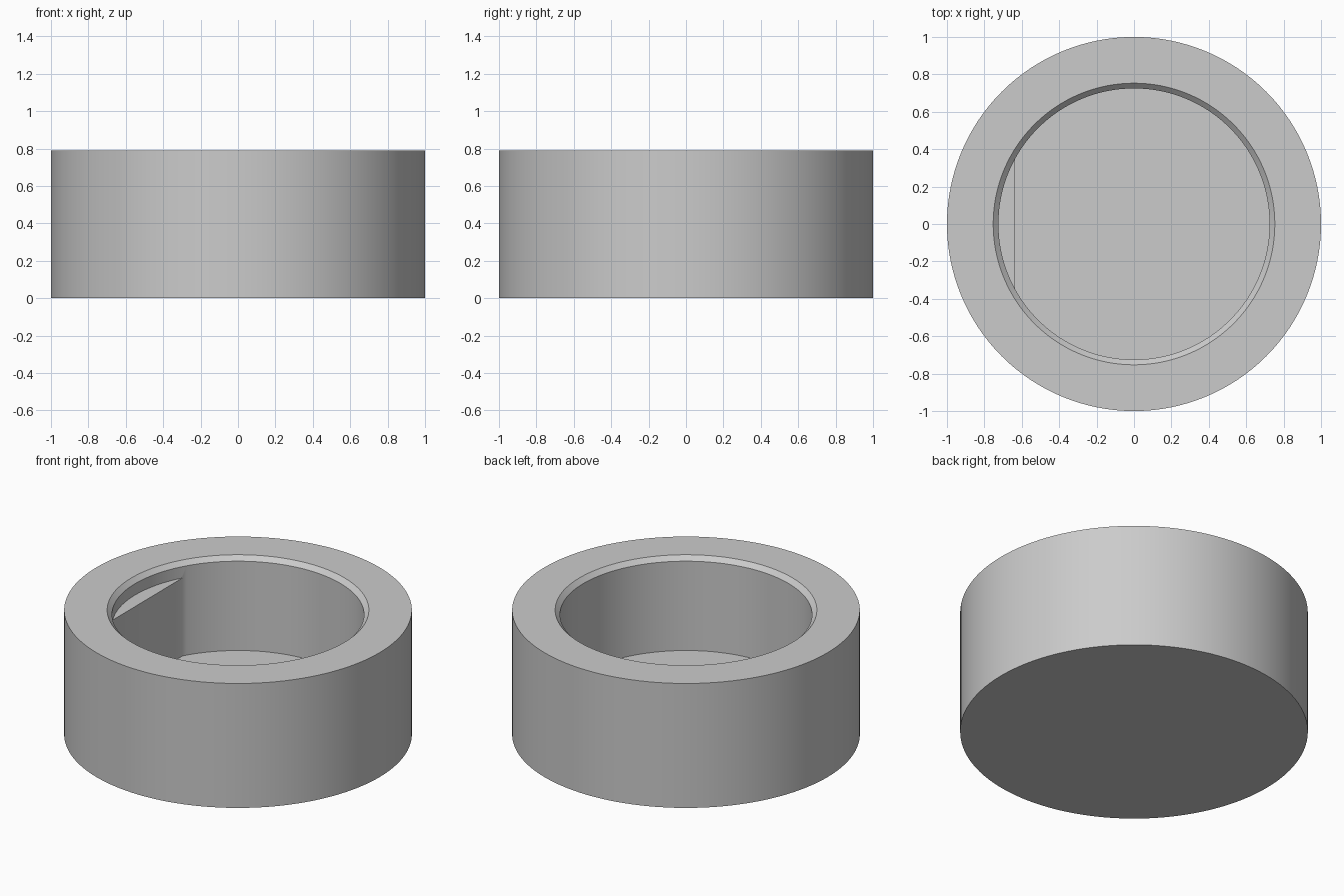
import bpy
import bmesh
import math

if "Cube" in bpy.data.objects:
    bpy.data.objects.remove(bpy.data.objects["Cube"], do_unlink=True)

SEGMENTS = 128
HEIGHT = 0.79
FLOOR_Z = 0.195
LEDGE_Z = 0.69
BORE_R = 0.725
CHAMFER = 0.028
FLAT_X = -0.635

grey = bpy.data.materials.new("plain grey")
grey.use_nodes = True
grey.diffuse_color = (0.6, 0.6, 0.6, 1)
grey.node_tree.nodes["Principled BSDF"].inputs["Base Color"].default_value = (0.6, 0.6, 0.6, 1)


def lathe(name, profile):
    """Closed solid of revolution from (radius, z) points, bottom to top."""
    bm = bmesh.new()
    rings = []
    for r, z in profile:
        angles = [math.tau * i / SEGMENTS for i in range(SEGMENTS)]
        rings.append([bm.verts.new((r * math.cos(a), r * math.sin(a), z)) for a in angles])
    for low, high in zip(rings, rings[1:]):
        for i in range(SEGMENTS):
            j = (i + 1) % SEGMENTS
            bm.faces.new((low[i], low[j], high[j], high[i]))
    bm.faces.new(rings[0][::-1])
    bm.faces.new(rings[-1])
    mesh = bpy.data.meshes.new(name)
    bm.to_mesh(mesh)
    bm.free()
    mesh.materials.append(grey)
    obj = bpy.data.objects.new(name, mesh)
    bpy.context.collection.objects.link(obj)
    return obj


def subtract(target, cutter):
    """Cut one solid from another, then discard the cutter."""
    cutter.hide_render = True
    mod = target.modifiers.new("cut", "BOOLEAN")
    mod.operation = "DIFFERENCE"
    mod.solver = "EXACT"
    mod.object = cutter
    bpy.context.view_layer.objects.active = target
    bpy.ops.object.modifier_apply(modifier=mod.name)
    bpy.data.objects.remove(cutter, do_unlink=True)


# Round outer body
body = lathe("ring_body", [(1, 0), (1, HEIGHT)])

# Blind bore with a chamfered mouth, running past the top face
over = 0.05
bore = lathe("bore_cutter", [
    (BORE_R, FLOOR_Z),
    (BORE_R, HEIGHT - CHAMFER),
    (BORE_R + CHAMFER + over, HEIGHT + over),
])

# Block that leaves the flat and its ledge on one side of the bore
bpy.ops.mesh.primitive_cube_add(size=1, location=(FLAT_X - 0.5, 0, LEDGE_Z - 0.5))
block = bpy.context.object
block.name = "flat_block"
block.scale = (1, 2, 1)
block.data.materials.append(grey)
bpy.context.view_layer.update()

subtract(bore, block)
subtract(body, bore)

# Smooth walls with crisp rims
bpy.ops.object.select_all(action="DESELECT")
body.select_set(True)
bpy.context.view_layer.objects.active = body
bpy.ops.object.shade_smooth_by_angle(angle=math.radians(30))
